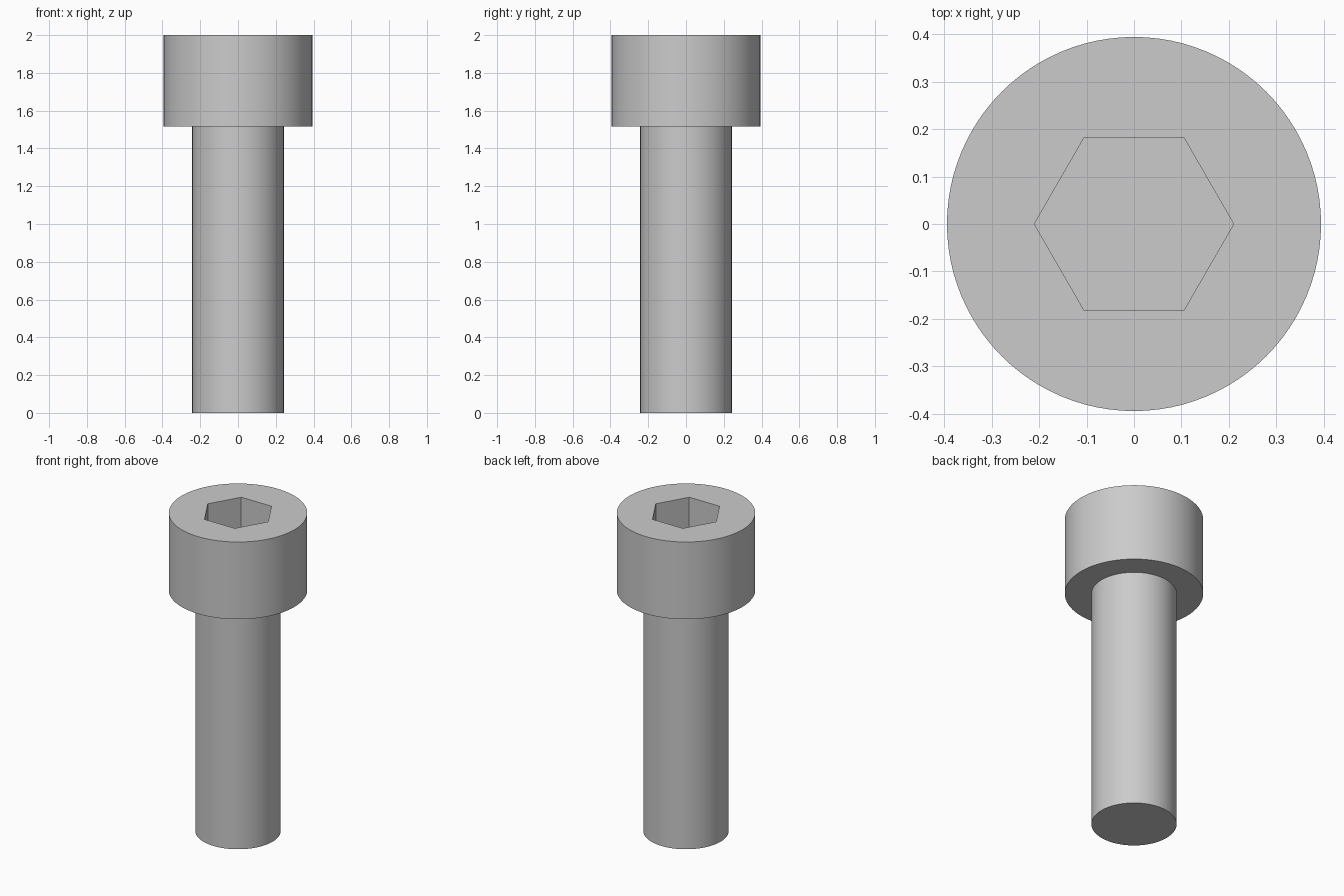
import bpy, bmesh
from math import cos, sin, tau, radians

cube = bpy.data.objects.get("Cube")
if cube:
    bpy.data.objects.remove(cube, do_unlink=True)

# Single plain metal colour
GREY = (0.6, 0.6, 0.6, 1.0)
steel = bpy.data.materials.new("steel_grey")
steel.use_nodes = True
steel.diffuse_color = GREY
steel.node_tree.nodes["Principled BSDF"].inputs["Base Color"].default_value = GREY

# Proportions
SHAFT_R, HEAD_R, SOCKET_R = 0.2424, 0.394, 0.21
HEAD_BOTTOM, TOP = 1.515, 2.0
SOCKET_DEPTH = 0.2424
ROUND = 96


def prism(name, radius, z0, z1, sides):
    """Upright prism with its first corner on +x."""
    bm = bmesh.new()
    ring = [bm.verts.new((radius * cos(tau * i / sides),
                          radius * sin(tau * i / sides), z0))
            for i in range(sides)]
    base = bm.faces.new(ring)
    extruded = bmesh.ops.extrude_face_region(bm, geom=[base], use_keep_orig=True)
    top = [v for v in extruded["geom"] if isinstance(v, bmesh.types.BMVert)]
    bmesh.ops.translate(bm, verts=top, vec=(0, 0, z1 - z0))
    bmesh.ops.recalc_face_normals(bm, faces=bm.faces)
    mesh = bpy.data.meshes.new(name)
    bm.to_mesh(mesh)
    bm.free()
    mesh.materials.append(steel)
    obj = bpy.data.objects.new(name, mesh)
    bpy.context.scene.collection.objects.link(obj)
    return obj


def activate(obj):
    bpy.ops.object.select_all(action='DESELECT')
    obj.select_set(True)
    bpy.context.view_layer.objects.active = obj


# Shaft, running slightly into the head
shaft = prism("shaft", SHAFT_R, 0, HEAD_BOTTOM + 0.05, ROUND)

# Head with a hexagonal socket cut into the top
head = prism("head", HEAD_R, HEAD_BOTTOM, TOP, ROUND)
cutter = prism("socket_cutter", SOCKET_R, TOP - SOCKET_DEPTH, TOP + 0.1, 6)
cutter.hide_render = True
cut = head.modifiers.new("hex_socket", 'BOOLEAN')
cut.operation = 'DIFFERENCE'
cut.solver = 'EXACT'
cut.object = cutter
activate(head)
bpy.ops.object.modifier_apply(modifier=cut.name)
bpy.data.objects.remove(cutter, do_unlink=True)

# Smooth round walls, crisp rims
for part in (shaft, head):
    activate(part)
    bpy.ops.object.shade_smooth_by_angle(angle=radians(30))
